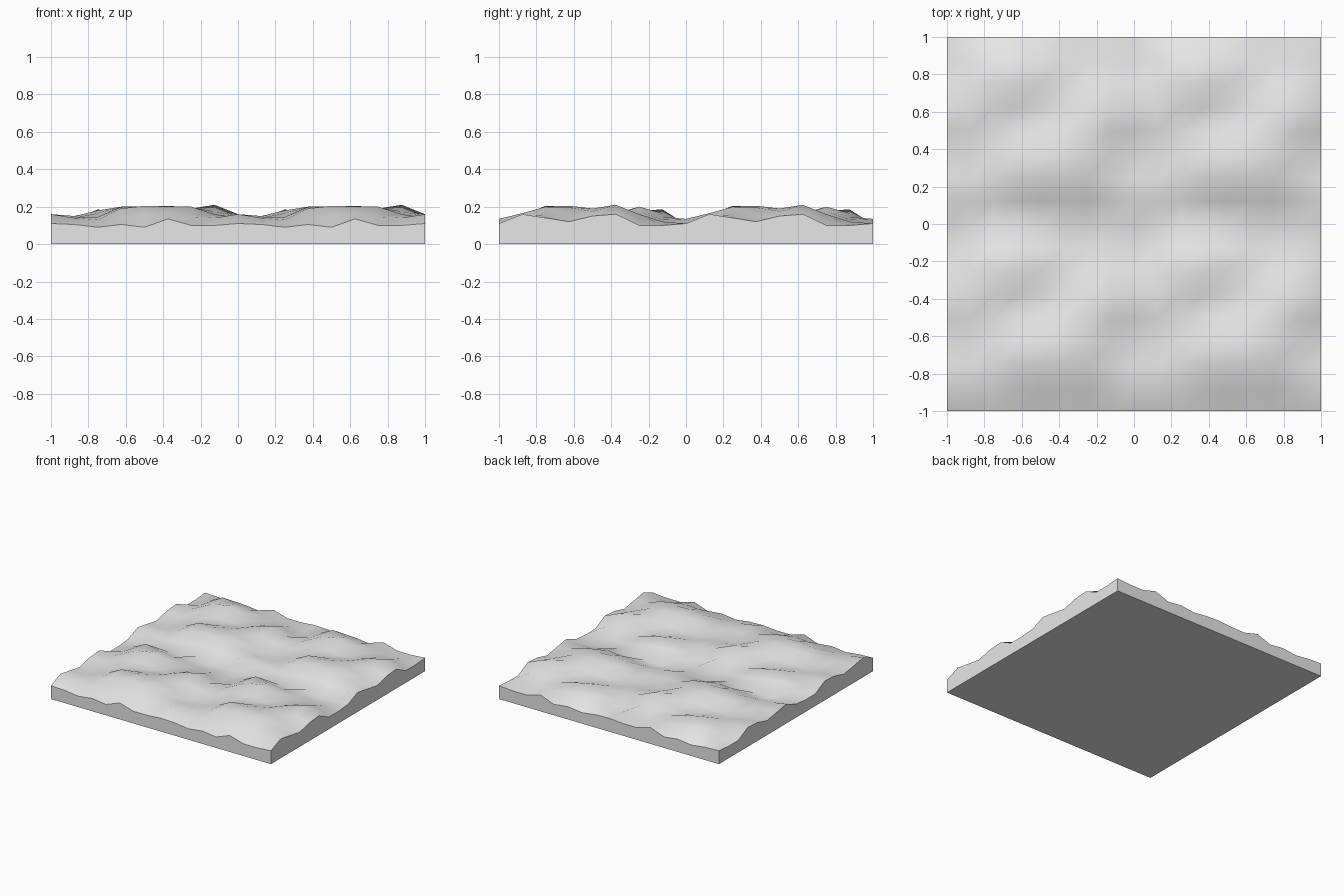
import bpy
import bmesh
import math

default_cube = bpy.data.objects.get("Cube")
if default_cube:
    bpy.data.objects.remove(default_cube, do_unlink=True)

# Plain grey ground material
grey = bpy.data.materials.new("light_grey_ground")
grey.use_nodes = True
color = (0.8, 0.8, 0.8, 1)
grey.diffuse_color = color
grey.node_tree.nodes["Principled BSDF"].inputs["Base Color"].default_value = color

# Heights of one repeating patch, rows from front to back, columns along x
STEPS = 8
HEIGHT_UNIT = 0.005
PATCH = (
    (22, 21, 18, 21, 18, 27, 20, 20),
    (32, 28, 26, 28, 31, 33, 29, 28),
    (28, 27, 29, 38, 41, 40, 40, 32),
    (24, 25, 28, 40, 40, 41, 39, 30),
    (30, 28, 27, 29, 32, 35, 38, 35),
    (32, 30, 33, 31, 27, 29, 36, 42),
    (20, 27, 36, 40, 35, 28, 29, 32),
    (20, 25, 37, 33, 29, 26, 24, 24),
)


def ground_height(x, y):
    column = round((x + 1) * STEPS) % STEPS
    row = round((y + 1) * STEPS) % STEPS
    return PATCH[row][column] * HEIGHT_UNIT


# Rolling top surface: the patch repeated two by two
bm = bmesh.new()
bmesh.ops.create_grid(bm, x_segments=2 * STEPS, y_segments=2 * STEPS, size=1)
for vert in bm.verts:
    vert.co.z = ground_height(vert.co.x, vert.co.y)
for face in bm.faces:
    face.smooth = True

# Straight side walls and flat underside
rim = [edge for edge in bm.edges if edge.is_boundary]
walls = bmesh.ops.extrude_edge_only(bm, edges=rim)["geom"]
for vert in walls:
    if isinstance(vert, bmesh.types.BMVert):
        vert.co.z = 0
base_edges = [edge for edge in bm.edges if edge.is_boundary]
bmesh.ops.contextual_create(bm, geom=base_edges)
bmesh.ops.recalc_face_normals(bm, faces=bm.faces)

mesh = bpy.data.meshes.new("terrain_tile")
bm.to_mesh(mesh)
bm.free()
mesh.materials.append(grey)

tile = bpy.data.objects.new("terrain_tile", mesh)
bpy.context.collection.objects.link(tile)

# Soft hills with crisp block edges
bpy.ops.object.select_all(action="DESELECT")
tile.select_set(True)
bpy.context.view_layer.objects.active = tile
bpy.ops.object.shade_smooth_by_angle(angle=math.radians(50))
